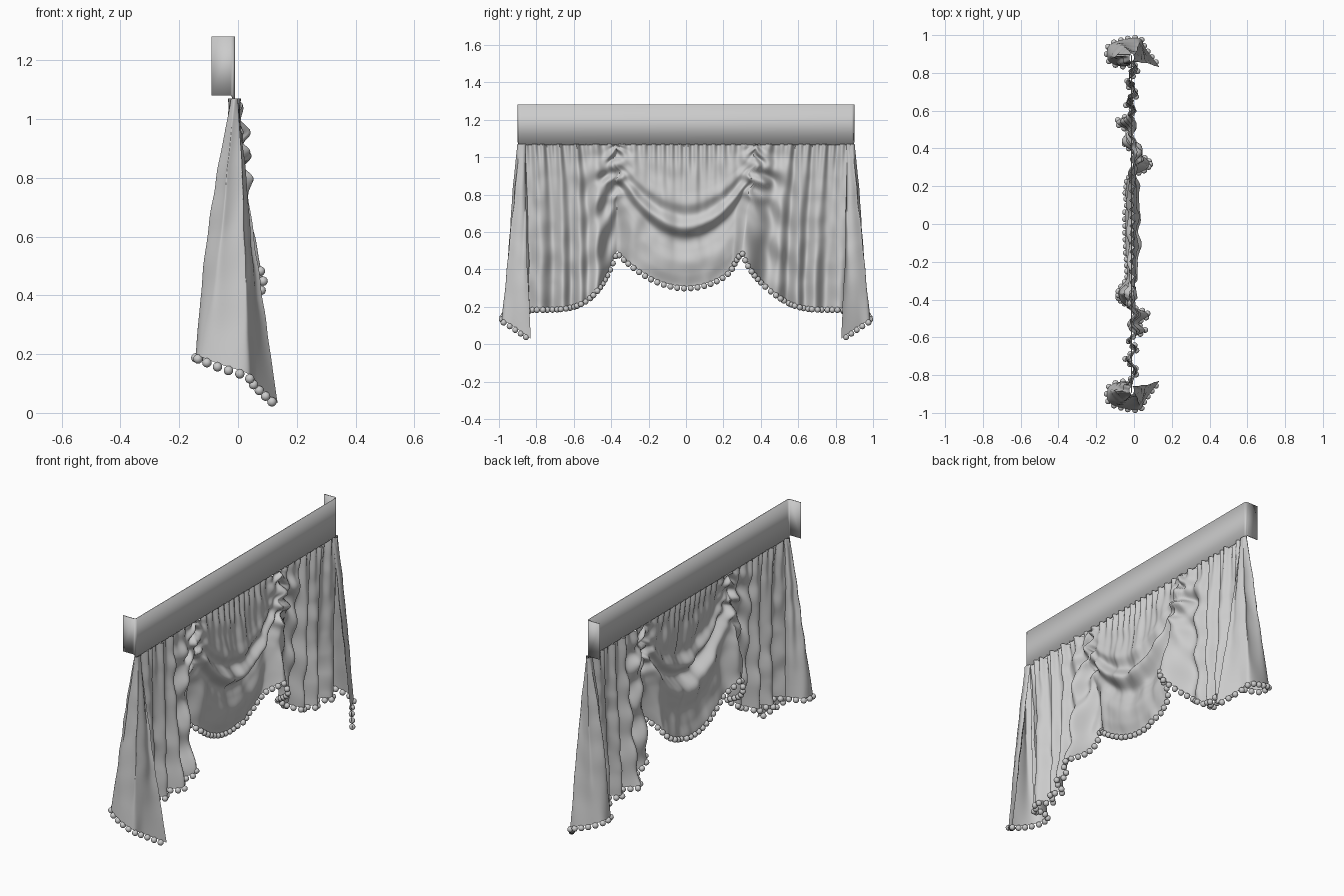
import bpy, bmesh, math
from mathutils import Vector, Matrix, noise

if "Cube" in bpy.data.objects:
    bpy.data.objects.remove(bpy.data.objects["Cube"])

R = 0.016            # bead radius
TOP = 1.07           # height of the gathered heading


def gauss(v, w):
    return math.exp(-(v / w) ** 2)


def smooth(a, b, v):
    v = min(1, max(0, (v - a) / (b - a)))
    return v * v * (3 - 2 * v)


def spline(pts, s):
    """Catmull-Rom through pts, s in 0..1"""
    n = len(pts) - 1
    i = max(0, min(int(s * n), n - 1))
    f = s * n - i
    p = [Vector(pts[min(max(k, 0), n)]) for k in (i - 1, i, i + 1, i + 2)]
    return 0.5 * (2 * p[1] + (p[2] - p[0]) * f
                  + (2 * p[0] - 5 * p[1] + 4 * p[2] - p[3]) * f * f
                  + (3 * p[1] - p[0] - 3 * p[2] + p[3]) * f ** 3)


def finish(name, bm, angle=60):
    mesh = bpy.data.meshes.new(name)
    bm.to_mesh(mesh)
    bm.free()
    ob = bpy.data.objects.new(name, mesh)
    bpy.context.collection.objects.link(ob)
    bpy.ops.object.select_all(action='DESELECT')
    ob.select_set(True)
    bpy.context.view_layer.objects.active = ob
    bpy.ops.object.shade_smooth_by_angle(angle=math.radians(angle))
    return ob


def sheet(name, func, nu, nv):
    bm = bmesh.new()
    g = [[bm.verts.new(func(i / nu, j / nv)) for j in range(nv + 1)] for i in range(nu + 1)]
    for i in range(nu):
        for j in range(nv):
            bm.faces.new((g[i][j], g[i][j + 1], g[i + 1][j + 1], g[i + 1][j]))
    return finish(name, bm)


def beads(name, func, spacing=0.036):
    """Hang beads at even spacing along the hem of a sheet"""
    pts = [func(i / 800, 1) for i in range(801)]
    bm = bmesh.new()
    dist = spacing
    for a, b in zip(pts, pts[1:]):
        dist += (b - a).length
        if dist >= spacing:
            dist = 0
            pos = b + Vector((0, 0, -0.012))
            pos.z = max(pos.z, R)
            bmesh.ops.create_uvsphere(bm, u_segments=12, v_segments=8, radius=R,
                                      matrix=Matrix.Translation(pos))
    return finish(name, bm, 80)


# depth of the middle swag, evenly spaced from heading to hem
SWAG = [(d, 0) for d in (0, 0.005, 0.01, 0.012, 0.02, 0.03, 0.005, 0.045,
                         -0.02, -0.015, 0, -0.01, -0.035)]


def curtain(u, t):
    y = -0.85 + 1.7 * u
    a, sg = abs(y), (1 if y > 0 else -1)
    # height: fabric levels are bunched upward at the two pull-up lines
    pull = 0.57 * t ** 2.5
    if a < 0.37:
        w = (a / 0.37) ** 2
        drop = 0.76 * t
    else:
        w = max(0, (0.85 - a) / 0.48) ** 4.5
        drop = 0.875 * t
    z = TOP - (drop * (1 - w) + pull * w)
    side = smooth(0.3, 0.5, a)
    # heading gathers
    x = -0.012 + 0.012 * math.exp(-6 * t) * math.sin(125 * y + 2 * math.sin(9 * y))
    # vertical folds of the outer panels
    x += side * (0.01 + 0.02 * t) * math.sin(54 * y + 1.5 * math.sin(11 * y) + 0.8 * t)
    # curved folds of the middle swag
    x += (1 - side) * max(0, 1 - (a / 0.46) ** 2) * spline(SWAG, t).x
    x += (1 - side) * 0.006 * math.sin(40 * y) * t * (1 - t) * 4
    # slanting folds beside the pull-ups and the hem sweeping front and back
    x += 0.014 * math.sin(25 * t + 5 * a) * gauss(a - 0.44, 0.12) * smooth(0, 0.2, t)
    x += sg * t ** 3 * (0.085 * gauss(a - 0.37, 0.055) - 0.06 * gauss(a - 0.52, 0.07))
    # ruching and small wrinkles
    ruche = gauss(a - 0.38, 0.06) * gauss(z - 0.9, 0.12)
    x += ruche * (0.02 * math.sin(75 * z + 30 * a) + 0.015)
    x += 0.012 * noise.noise(Vector((y * 14, z * 9, 3))) * smooth(0, 0.2, t)
    # the heading spreads to the board ends; one peak leans inward
    yo = y + sg * 0.03 * (1 - t) ** 2 * side
    if sg > 0:
        yo -= 0.07 * t ** 3 * gauss(a - 0.37, 0.1)
    yo += sg * 0.015 * ruche * math.sin(60 * z)
    return Vector((x, yo, z))


# hem of the end tail, for the +y end
TAIL = [(-0.02, 0.84, 0.19), (-0.07, 0.835, 0.2), (-0.135, 0.865, 0.2), (-0.135, 0.94, 0.195),
        (-0.06, 0.975, 0.165), (0.03, 0.982, 0.135), (0.06, 0.93, 0.10), (0.135, 0.83, 0.032)]


def tail(sg):
    def func(s, t):
        low = spline(TAIL, s)
        ang = 2 * math.pi * s
        top = Vector((-0.012 - 0.012 * math.sin(ang), 0.88 - 0.022 * math.cos(ang), TOP))
        p = top.lerp(low, t)
        k = 0.008 * math.sin(math.pi * t)
        p.x += k * math.sin(5 * ang) + 0.012 * math.sin(math.pi * t) * math.sin(-ang)
        p.y += k * math.cos(4 * ang)
        p += noise.noise_vector(p * 9) * 0.006 * math.sin(math.pi * t)
        p.y = sg * p.y
        return p
    return func


# draped curtain with bead trim
sheet("draped_curtain", curtain, 300, 80)
beads("curtain_bead_trim", curtain)

# end tails with bead trim
for sg, label in ((-1, "front"), (1, "back")):
    sheet(label + "_end_tail", tail(sg), 72, 40)
    beads(label + "_tail_bead_trim", tail(sg), 0.04)

# header board: thin band with rounded corners and short returns
outline = [(-0.09, -0.9)]
for i in range(6):
    q = math.pi / 2 * i / 5
    outline.append((-0.025 + 0.015 * math.sin(q), -0.885 - 0.015 * math.cos(q)))
outline += [(x, -y) for x, y in reversed(outline)]
bm = bmesh.new()
cols = [(bm.verts.new((x, y, 1.065 if x > -0.02 else 1.08)), bm.verts.new((x, y, 1.282)))
        for x, y in outline]
for p, q in zip(cols, cols[1:]):
    bm.faces.new((p[0], q[0], q[1], p[1]))
board = finish("header_board", bm, 30)
mod = board.modifiers.new("thickness", 'SOLIDIFY')
mod.thickness = 0.005
